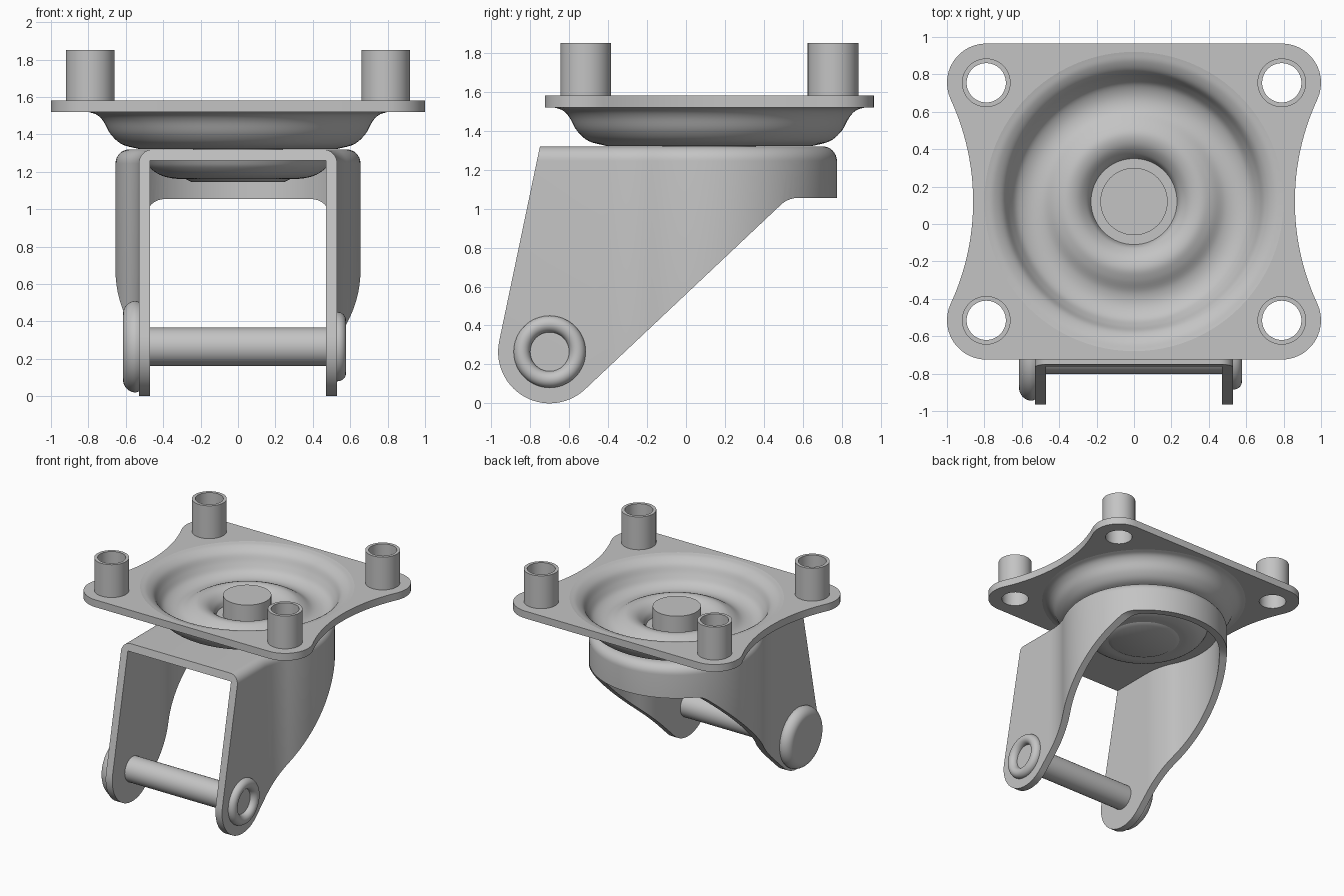
import bpy, bmesh, math
from math import sin, cos, pi, atan2, radians
from mathutils import Vector, Matrix

if "Cube" in bpy.data.objects:
    bpy.data.objects.remove(bpy.data.objects["Cube"])

steel = bpy.data.materials.new("steel_grey")
steel.use_nodes = True
GREY = (0.55, 0.55, 0.55, 1)
steel.diffuse_color = GREY
steel.node_tree.nodes["Principled BSDF"].inputs["Base Color"].default_value = GREY

CY = 0.12                        # swivel centre in y
AXLE_Y, AXLE_Z = -0.70, 0.265    # wheel axle position


def make(name, bm):
    bmesh.ops.recalc_face_normals(bm, faces=bm.faces)
    mesh = bpy.data.meshes.new(name)
    bm.to_mesh(mesh)
    bm.free()
    ob = bpy.data.objects.new(name, mesh)
    bpy.context.collection.objects.link(ob)
    mesh.materials.append(steel)
    return ob


def smooth(ob, angle=35):
    bpy.ops.object.select_all(action='DESELECT')
    ob.select_set(True)
    bpy.context.view_layer.objects.active = ob
    bpy.ops.object.shade_smooth_by_angle(angle=radians(angle))


def loft(name, rings):
    """Join equal-length rings of points and cap both ends."""
    bm = bmesh.new()
    loops = [[bm.verts.new(p) for p in ring] for ring in rings]
    n = len(loops[0])
    for a, b in zip(loops, loops[1:]):
        for i in range(n):
            j = (i + 1) % n
            bm.faces.new((a[i], a[j], b[j], b[i]))
    bm.faces.new(loops[0])
    bm.faces.new(loops[-1])
    return make(name, bm)


def curve(points, steps=5):
    """Smooth curve through the given profile points."""
    pts = [Vector(p) for p in points]
    pts = [2 * pts[0] - pts[1]] + pts + [2 * pts[-1] - pts[-2]]
    out = []
    for a, b, c, d in zip(pts, pts[1:], pts[2:], pts[3:]):
        for k in range(steps):
            t = k / steps
            out.append(0.5 * (2 * b + (c - a) * t + (2 * a - 5 * b + 4 * c - d) * t * t
                              + (3 * b - a - 3 * c + d) * t ** 3))
    return [tuple(p) for p in out] + [tuple(points[-1])]


def lathe(name, profile, centre, axis='Z', segs=64, closed=False):
    """Revolve (radius, height) points about an axis through centre."""
    bm = bmesh.new()
    verts = [bm.verts.new((r, 0, h)) for r, h in profile]
    edges = [bm.edges.new(e) for e in zip(verts, verts[1:])]
    if closed:
        edges.append(bm.edges.new((verts[-1], verts[0])))
    bmesh.ops.spin(bm, geom=verts + edges, cent=(0, 0, 0), axis=(0, 0, 1),
                   angle=2 * pi, steps=segs, use_merge=True)
    bmesh.ops.remove_doubles(bm, verts=bm.verts, dist=0.0002)
    if axis == 'X':
        bm.transform(Matrix.Rotation(pi / 2, 4, 'Y'))
    bm.transform(Matrix.Translation(centre))
    ob = make(name, bm)
    smooth(ob)
    return ob


def cut(ob, cutter, operation='DIFFERENCE'):
    """Apply a boolean, then discard the cutter."""
    mod = ob.modifiers.new("cut", 'BOOLEAN')
    mod.object, mod.operation, mod.solver = cutter, operation, 'EXACT'
    bpy.ops.object.select_all(action='DESELECT')
    bpy.context.view_layer.objects.active = ob
    ob.select_set(True)
    bpy.ops.object.modifier_apply(modifier=mod.name)
    bpy.data.objects.remove(cutter)


def arc(cx, cy, r, a0, a1, n=14):
    return [(cx + r * cos(a0 + (a1 - a0) * i / n), cy + r * sin(a0 + (a1 - a0) * i / n))
            for i in range(n + 1)]


def mirrored(half):
    """Complete an outline whose half runs from front to back at +x."""
    return half + [(-x, y) for x, y in reversed(half) if x > 1e-5]


# Mounting plate: rounded corners and waisted sides
HX, HY, CR, WAIST = 0.79, 0.635, 0.21, 1.30
WX = 0.86 + WAIST
turn = atan2(HY, WX - HX)
half = arc(HX, CY - HY, CR, -pi / 2, turn)
half += arc(WX, CY, WAIST, pi + turn, pi - turn, 24)[1:-1]
half += arc(HX, CY + HY, CR, -turn, pi / 2)
plate = loft("mounting_plate", [[(x, y, z) for x, y in mirrored(half)] for z in (1.52, 1.58)])
posts = [(sx * HX, CY + sy * HY) for sx in (-1, 1) for sy in (-1, 1)]
cut(plate, lathe("dish_cutter", [(0, 1.4), (0.8, 1.4), (0.8, 1.7), (0, 1.7)], (0, CY, 0), segs=96))
for x, y in posts:
    cut(plate, lathe("hole_cutter", [(0, 1.4), (0.105, 1.4), (0.105, 1.7), (0, 1.7)], (x, y, 0), segs=48))
smooth(plate)

# Hollow posts on the corners
for i, (x, y) in enumerate(posts):
    lathe(f"post_{i + 1}", [(0.13, 1.58), (0.13, 1.85), (0.105, 1.85), (0.105, 1.58)],
          (x, y, 0), segs=48, closed=True)

# Pressed dish with a raised inner ring
top = curve([(0.8, 1.58), (0.75, 1.567), (0.70, 1.53), (0.665, 1.465), (0.625, 1.41),
             (0.56, 1.383), (0.49, 1.39), (0.42, 1.43), (0.36, 1.45), (0.30, 1.435),
             (0.25, 1.39), (0.23, 1.345)])
under = curve([(0.53, 1.322), (0.62, 1.347), (0.68, 1.40), (0.72, 1.47), (0.755, 1.505), (0.8, 1.52)])
lathe("swivel_dish", top + [(0.23, 1.322)] + under, (0, CY, 0), segs=96, closed=True)

# Kingpin with its floor washer
lathe("kingpin", [(0, 1.2), (0.24, 1.2), (0.24, 1.345), (0.18, 1.345), (0.18, 1.51), (0, 1.51)], (0, CY, 0))

# Lower bearing cup and rivet head beneath the fork
cup = curve([(0.50, 1.262), (0.475, 1.225), (0.42, 1.185), (0.35, 1.165), (0.28, 1.162)])
lathe("bearing_cup", [(0, 1.29), (0.50, 1.29)] + cup + [(0, 1.162)], (0, CY, 0))
lathe("rivet_head", [(0, 1.2), (0.28, 1.2), (0.28, 1.162), (0.25, 1.146), (0, 1.146)], (0, CY, 0))


# Fork: straight cheeks blending into a round back, in plan
def fork_plan(d, z, front):
    flare, arm, back = 0.5, 0.53, 0.655
    cx = arm + flare
    drop = math.sqrt((back + flare) ** 2 - cx ** 2)
    a = atan2(drop, cx)
    pts = [(arm - d, front)]
    pts += arc(cx, CY - drop, flare + d, pi, pi - a, 12)
    pts += arc(0, CY, back - d, -a, pi / 2, 36)[1:]
    return [(x, y, z) for x, y in mirrored(pts)]


R = 0.075
rings = [fork_plan(0, -0.1, -1.2)]
rings += [fork_plan(R * (1 - cos(t)), 1.32 - R + R * sin(t), -1.2)
          for t in [i * pi / 16 for i in range(9)]]
fork = loft("fork", rings)
cut(fork, loft("fork_hollow", [fork_plan(0.06, z, -1.4) for z in (-0.3, 1.26)]))

# Side silhouette of the fork: slanted front, round foot, sloping rear edge
slope = math.radians(43.3)
side = [(-0.75, 1.4), (-0.75, 1.32)]
side += arc(AXLE_Y, AXLE_Z, 0.265, pi * 0.935, 1.5 * pi + slope, 28)
foot = side[-1]
reach = 0.16
meet = foot[0] + (1.055 - foot[1]) / math.tan(slope)
# Fillet between the slope and the level rear lip
fr = 0.13
fx = meet + fr * math.tan(slope / 2)
side += arc(fx, 1.055 - fr, fr, pi / 2 + slope, pi / 2, 8)
side += [(0.9, 1.055), (0.9, 1.4)]
cut(fork, loft("fork_side", [[(x, y, z) for y, z in side] for x in (-0.9, 0.9)]), 'INTERSECT')
smooth(fork, 30)

# Axle with a domed head on one end and a rolled ring on the other
axle = (0, AXLE_Y, AXLE_Z)
lathe("axle", [(0, -0.5), (0.1025, -0.5), (0.1025, 0.5), (0, 0.5)], axle, 'X', 48)
lathe("axle_head", [(0, -0.52), (0.235, -0.52)]
      + [(0.175 + 0.07 * cos(t), -0.545 - 0.07 * sin(t)) for t in [i * pi / 20 for i in range(11)]]
      + [(0, -0.615)], axle, 'X', 64)
lathe("axle_ring", [(0, 0.52), (0.185, 0.52)]
      + [(0.1425 + 0.0425 * cos(t), 0.533 + 0.044 * sin(t)) for t in [i * pi / 16 for i in range(17)]]
      + [(0.1, 0.525), (0, 0.525)], axle, 'X', 64)
